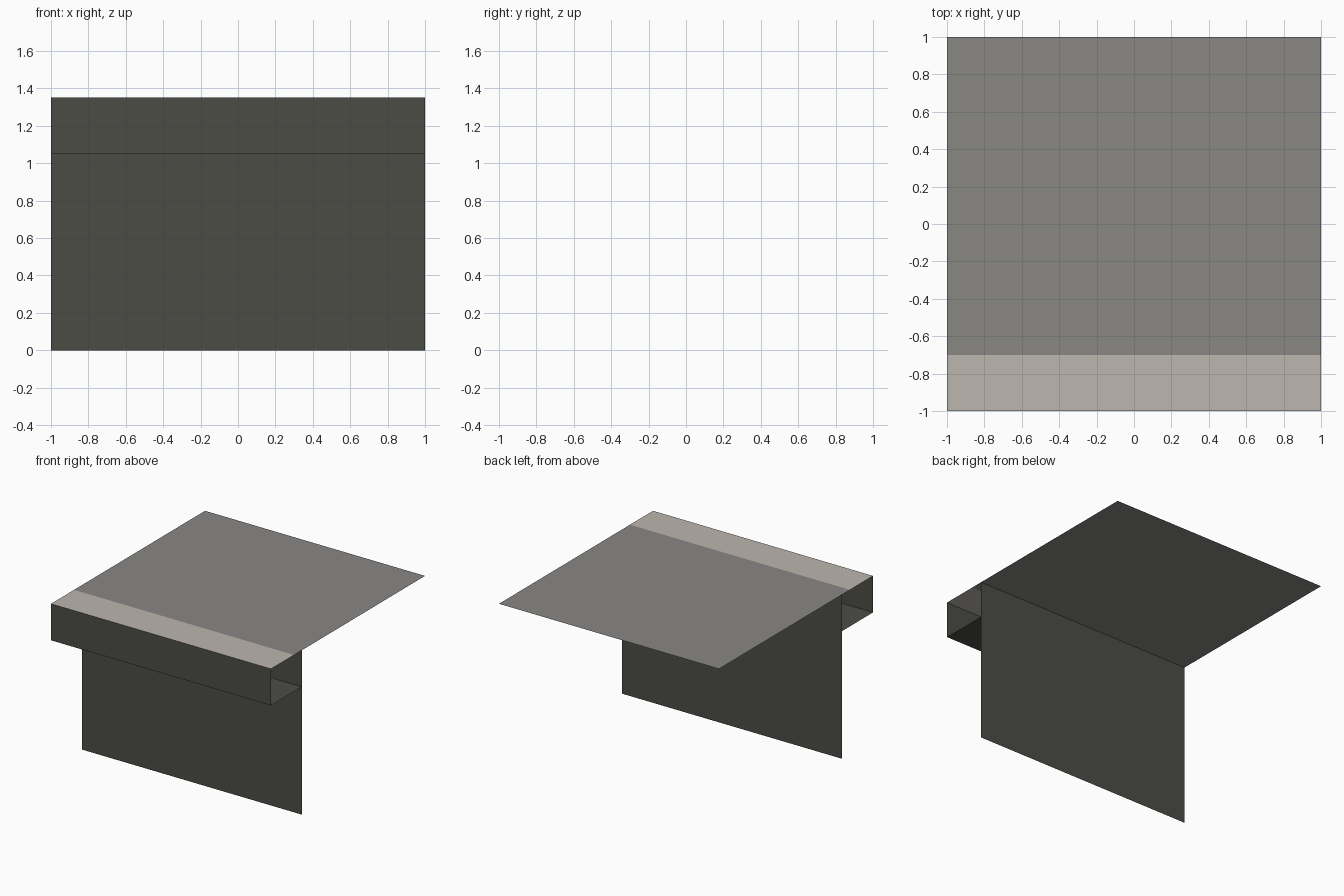
import bpy

if "Cube" in bpy.data.objects:
    bpy.data.objects.remove(bpy.data.objects["Cube"])

# Flat colours (linear)
def material(name, rgb):
    m = bpy.data.materials.new(name)
    m.diffuse_color = (*rgb, 1.0)
    m.use_nodes = True
    m.node_tree.nodes["Principled BSDF"].inputs["Base Color"].default_value = m.diffuse_color
    return m

DARK = material("dark_olive_grey", (0.072, 0.072, 0.0615))
GREY = material("mid_grey", (0.246, 0.242, 0.231))
LIGHT = material("light_warm_grey", (0.503, 0.468, 0.423))

TOP, LIP, WALL_Y, TRIM_Y = 1.35, 1.05, -0.6, -0.7

def sheet(name, profile, mats):
    """Sweep a (y, z) profile along x from -1 to 1, one colour per segment."""
    verts = [(x, y, z) for y, z in profile for x in (-1, 1)]
    faces = [(2 * i, 2 * i + 1, 2 * i + 3, 2 * i + 2) for i in range(len(profile) - 1)]
    me = bpy.data.meshes.new(name)
    me.from_pydata(verts, [], faces)
    for m in dict.fromkeys(mats):
        me.materials.append(m)
    for poly, m in zip(me.polygons, mats):
        poly.material_index = me.materials.find(m.name)
    ob = bpy.data.objects.new(name, me)
    bpy.context.collection.objects.link(ob)
    return ob

# Roof slab with a light strip along its front edge
sheet("roof", [(-1, TOP), (TRIM_Y, TOP), (1, TOP)], [LIGHT, GREY])

# Underside of the front overhang and its hanging lip
sheet("overhang_lip", [(WALL_Y, LIP), (-1, LIP), (-1, TOP)], [DARK, DARK])

# Upright wall below the roof
sheet("wall", [(WALL_Y, 0), (WALL_Y, LIP), (WALL_Y, TOP)], [DARK, DARK])
